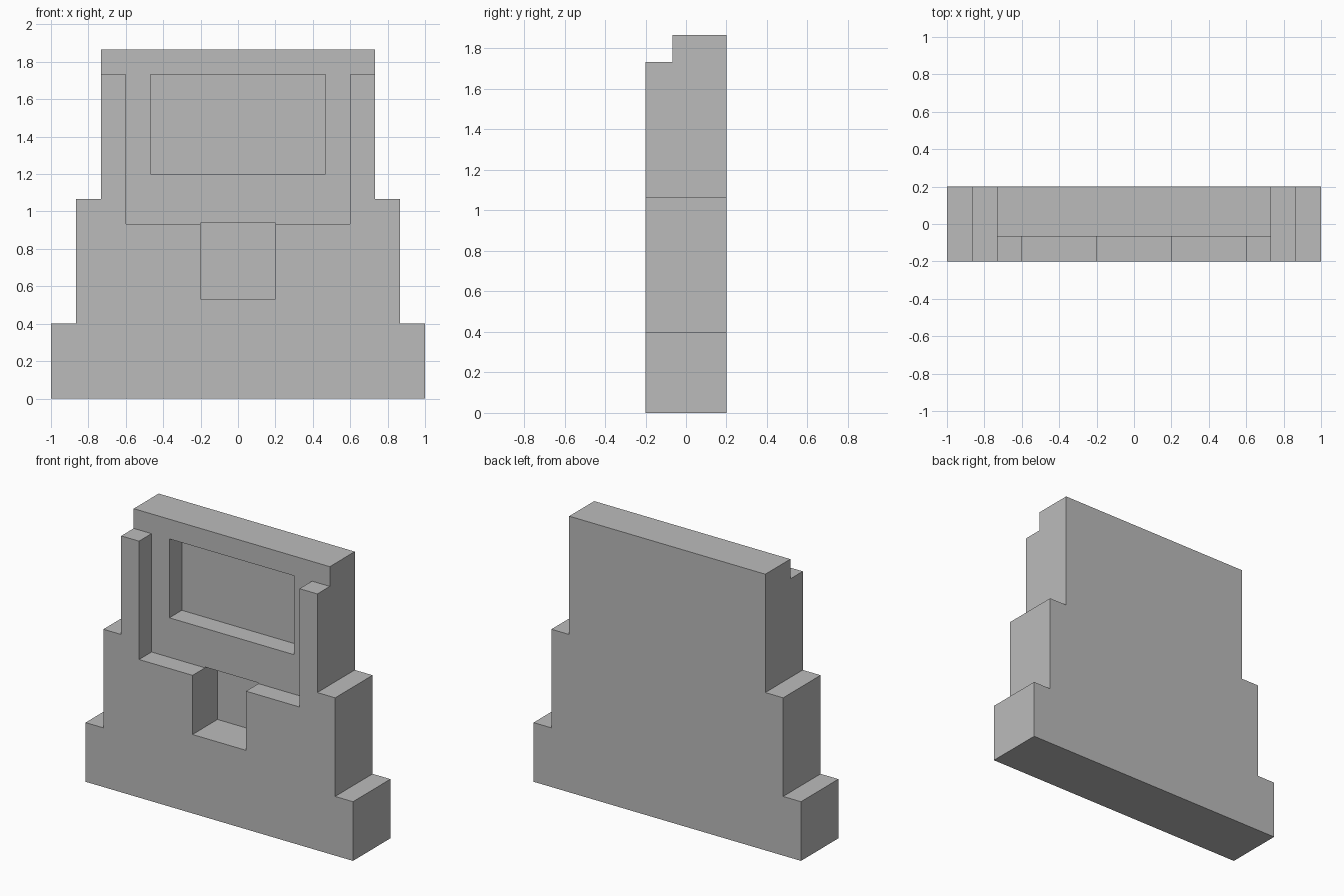
import bpy, bmesh

if "Cube" in bpy.data.objects:
    bpy.data.objects.remove(bpy.data.objects["Cube"])

U = 1 / 15  # the model sits on a regular block grid

grey = bpy.data.materials.new("plain grey")
grey.diffuse_color = (0.5, 0.5, 0.5, 1)
grey.use_nodes = True
grey.node_tree.nodes["Principled BSDF"].inputs["Base Color"].default_value = grey.diffuse_color


def prism(name, outline, y0, y1):
    """Extrude an x/z outline from y0 to y1 (all in grid units)."""
    bm = bmesh.new()
    front = bm.faces.new([bm.verts.new((x * U, y0 * U, z * U)) for x, z in outline])
    ext = bmesh.ops.extrude_face_region(bm, geom=[front])
    moved = [v for v in ext["geom"] if isinstance(v, bmesh.types.BMVert)]
    bmesh.ops.translate(bm, verts=moved, vec=(0, (y1 - y0) * U, 0))
    bmesh.ops.recalc_face_normals(bm, faces=bm.faces)
    mesh = bpy.data.meshes.new(name)
    bm.to_mesh(mesh)
    bm.free()
    mesh.materials.append(grey)
    obj = bpy.data.objects.new(name, mesh)
    bpy.context.collection.objects.link(obj)
    return obj


def cut(target, name, half_width, z0, z1, y0, y1):
    """Subtract a centred box from the target."""
    w = half_width
    cutter = prism(name, [(-w, z0), (w, z0), (w, z1), (-w, z1)], y0, y1)
    cutter.hide_render = True
    mod = target.modifiers.new(name, 'BOOLEAN')
    mod.operation = 'DIFFERENCE'
    mod.solver = 'EXACT'
    mod.object = cutter
    bpy.context.view_layer.objects.active = target
    bpy.ops.object.modifier_apply(modifier=name)
    bpy.data.objects.remove(cutter)


# Stepped body, mirrored about x = 0
right = [(15, 0), (15, 6), (13, 6), (13, 16), (11, 16), (11, 28)]
body = prism("stepped_body", right + [(-x, z) for x, z in reversed(right)], -3, 3)

# Setback along the top, recess between the pillars, window niche, lower slot
cut(body, "top_setback", 14, 26, 30, -5, -1)
cut(body, "front_recess", 9, 14, 29, -4, -1)
cut(body, "window_niche", 7, 18, 26, -2, 1)
cut(body, "lower_slot", 3, 8, 14.08, -4, 1)
